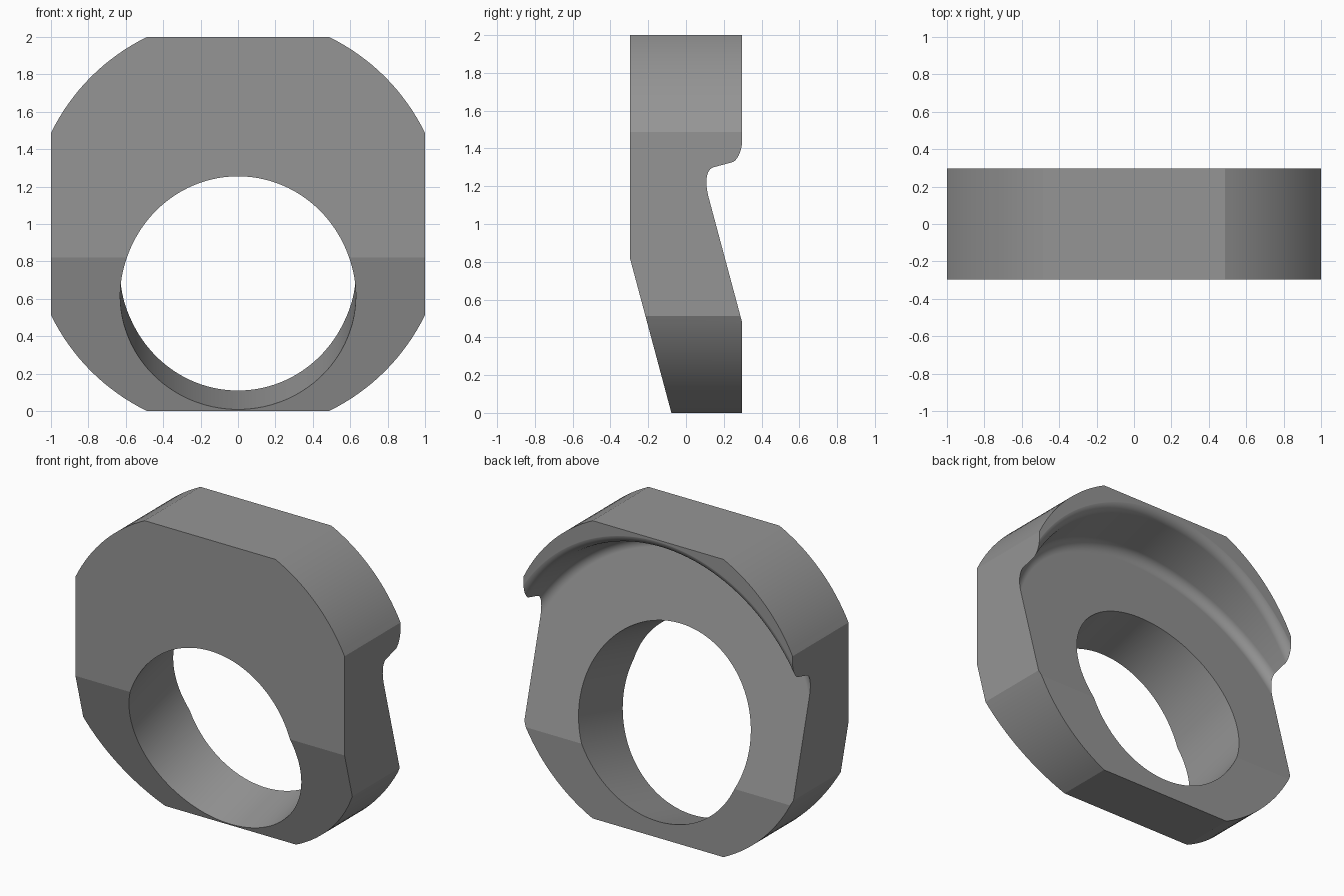
import bpy, bmesh, math
from mathutils import Matrix, Vector

if "Cube" in bpy.data.objects:
    bpy.data.objects.remove(bpy.data.objects["Cube"])

TILT = math.radians(15)      # lean of the bore and the recess
S, C = math.sin(TILT), math.cos(TILT)
HALF = 0.297                 # half thickness
W0 = 0.659                   # bore axis height in the tilted frame
FLOOR = 0.411                # recess floor along the bore axis
R, F = 1.146, 0.065          # recess wall radius and fillet radius

# tilted frame: local x = x, local y = up the slope (w), local z = along the bore (u)
FRAME = Matrix(((1, 0, 0), (0, -S, C), (0, C, S))).to_4x4() @ Matrix.Translation((0, W0, 0))


def make(name, rings, matrix=None):
    """Closed solid skinned through equal rings, capped at both ends."""
    bm = bmesh.new()
    loops = [[bm.verts.new(p) for p in ring] for ring in rings]
    n = len(loops[0])
    for a, b in zip(loops, loops[1:]):
        for i in range(n):
            j = (i + 1) % n
            bm.faces.new((a[i], a[j], b[j], b[i]))
    bm.faces.new(loops[0][::-1])
    bm.faces.new(loops[-1])
    if matrix:
        bm.transform(matrix)
    bmesh.ops.recalc_face_normals(bm, faces=bm.faces)
    mesh = bpy.data.meshes.new(name)
    bm.to_mesh(mesh)
    bm.free()
    obj = bpy.data.objects.new(name, mesh)
    bpy.context.collection.objects.link(obj)
    return obj


def cut(target, tool, operation):
    mod = target.modifiers.new("cut", 'BOOLEAN')
    mod.operation, mod.object, mod.solver = operation, tool, 'EXACT'
    bpy.context.view_layer.objects.active = target
    bpy.ops.object.modifier_apply(modifier=mod.name)
    bpy.data.objects.remove(tool)


# outline: a disc with four flats
outline, rad = [], 1.112
corner = math.acos(1 / rad)
for q in range(4):
    for i in range(17):
        a = q * math.pi / 2 + corner + (math.pi / 2 - 2 * corner) * i / 16
        outline.append((rad * math.cos(a), 1 + rad * math.sin(a)))
body = make("tilted_plate", [[(x, y, z) for x, z in outline] for y in (-0.5, 0.5)])

# side section: flat front whose lower part slopes back
section = [(-HALF, 2.2), (-HALF, 0.82), (-HALF + 1.02 * S / C, -0.2), (HALF, -0.2), (HALF, 2.2)]
cut(body, make("section_tool", [[(x, y, z) for y, z in section] for x in (-1.2, 1.2)]), 'INTERSECT')


# round recess in the back, with a filleted floor and a rolled rim
def recess_profile(t):
    s = S / C * max(math.cos(t), 0.26)
    n = math.hypot(1, s)
    pts = []
    for i in range(13):
        a = -math.pi / 2 + math.pi / 2 * i / 12
        pts.append((R - F + F * math.cos(a), FLOOR + F + F * math.sin(a)))
    line = (HALF + 0.001) / C + S / C * W0
    cu = line + s * (R + F) - F * n
    end = math.pi / 2 + math.atan(s)
    for i in range(13):
        a = math.pi + (end - math.pi) * i / 12
        pts.append((R + F + F * math.cos(a), cu + F * math.sin(a)))
    return pts + [(pts[-1][0], 1.6)]


STEPS = 144
angles = [2 * math.pi * k / STEPS for k in range(STEPS)]
profiles = [recess_profile(t) for t in angles]
rings = [[(p[i][0] * math.sin(t), p[i][0] * math.cos(t), p[i][1]) for t, p in zip(angles, profiles)]
         for i in range(len(profiles[0]))]
cut(body, make("recess_tool", rings, FRAME), 'DIFFERENCE')

# tilted bore
bore = [[(0.63 * math.sin(t), 0.63 * math.cos(t), u) for t in angles] for u in (-1.5, 1.5)]
cut(body, make("bore_tool", bore, FRAME), 'DIFFERENCE')

# smooth curved walls, crisp edges
steel = bpy.data.materials.new("steel_grey")
steel.diffuse_color = (0.3, 0.3, 0.3, 1)
steel.use_nodes = True
steel.node_tree.nodes["Principled BSDF"].inputs["Base Color"].default_value = steel.diffuse_color
body.data.materials.clear()
body.data.materials.append(steel)
for poly in body.data.polygons:
    poly.material_index = 0
bpy.context.view_layer.objects.active = body
body.select_set(True)
bpy.ops.object.shade_smooth_by_angle(angle=math.radians(12))
weighted = body.modifiers.new("even_shading", 'WEIGHTED_NORMAL')
weighted.keep_sharp = True
